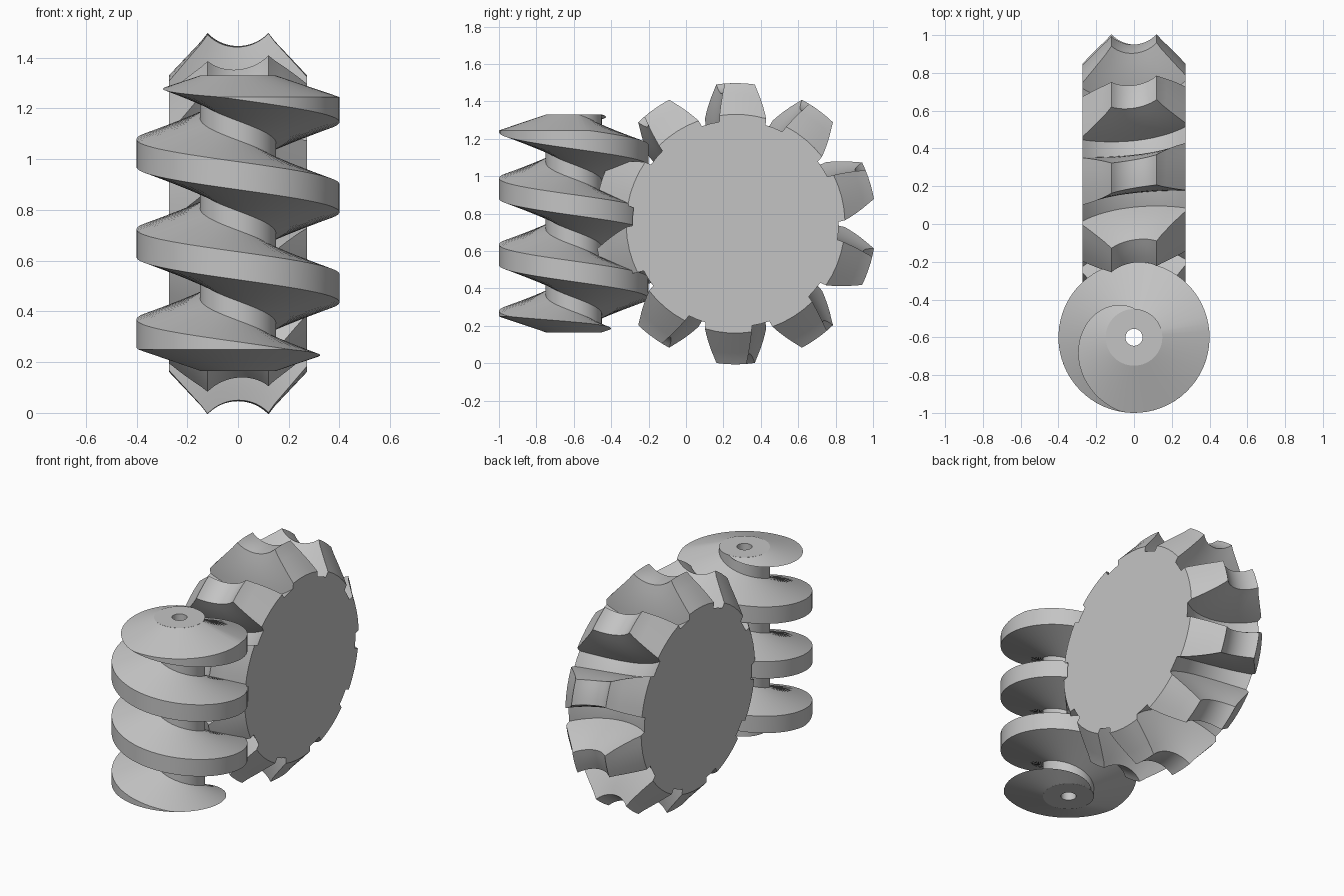
import bpy, bmesh
from math import sin, cos, pi, sqrt, radians, ceil

cube = bpy.data.objects.get("Cube")
if cube:
    bpy.data.objects.remove(cube, do_unlink=True)

steel = bpy.data.materials.new("plain_grey")
steel.use_nodes = True
grey = (0.55, 0.55, 0.55, 1)
steel.diffuse_color = grey
steel.node_tree.nodes["Principled BSDF"].inputs["Base Color"].default_value = grey


def loft(name, rings, closed_path=False, caps=True):
    """Skin a row of closed rings, each with the same number of points."""
    bm = bmesh.new()
    rows = [[bm.verts.new(p) for p in ring] for ring in rings]
    n = len(rows[0])
    pairs = list(zip(rows, rows[1:]))
    if closed_path:
        pairs.append((rows[-1], rows[0]))
    for a, b in pairs:
        for i in range(n):
            j = (i + 1) % n
            bm.faces.new((a[i], a[j], b[j], b[i]))
    if caps and not closed_path:
        bm.faces.new(rows[0])
        bm.faces.new(rows[-1])
    bmesh.ops.remove_doubles(bm, verts=bm.verts, dist=1e-5)
    bmesh.ops.recalc_face_normals(bm, faces=bm.faces)
    mesh = bpy.data.meshes.new(name)
    bm.to_mesh(mesh)
    bm.free()
    mesh.materials.append(steel)
    obj = bpy.data.objects.new(name, mesh)
    bpy.context.collection.objects.link(obj)
    bpy.ops.object.select_all(action="DESELECT")
    obj.select_set(True)
    bpy.context.view_layer.objects.active = obj
    bpy.ops.object.shade_smooth_by_angle(angle=radians(30))
    return obj


# Worm dimensions
AXIS_Y, BORE, CORE, TIP = -0.6, 0.045, 0.15, 0.4
BOTTOM, TOP, PITCH = 0.165, 1.33, 0.355
SLOPE, CREST_HALF = 0.34, 0.055
ROOT_HALF = CREST_HALF + SLOPE * (TIP - CORE)
SEG = 64


def around(r, a, z):
    return (r * cos(a), AXIS_Y + r * sin(a), z)


# Worm core: a bored tube
loft("worm_core",
     [[around(r, 2 * pi * i / SEG, z) for r, z in
       ((BORE, BOTTOM), (CORE, BOTTOM), (CORE, TOP), (BORE, TOP))]
      for i in range(SEG)], closed_path=True)


# Worm thread: left-handed helix trimmed by a cone at each end
def thread_section(a):
    mid = 0.935 - PITCH * (a - 1.5 * pi) / (2 * pi)
    reach = min(TOP - mid + ROOT_HALF, mid + ROOT_HALF - BOTTOM) / (2 * SLOPE)
    outer = CORE + max(0, min(TIP - CORE, reach))

    def span(r):
        drop = SLOPE * (r - CORE)
        return (max(mid - ROOT_HALF + drop, BOTTOM + drop),
                min(mid + ROOT_HALF - drop, TOP - drop))
    low, high = span(CORE)
    low_tip, high_tip = span(outer)
    return [around(CORE - 0.002, a, low), around(outer, a, low_tip),
            around(outer, a, high_tip), around(CORE - 0.002, a, high)]


def angle_at(mid):
    return 1.5 * pi - (mid - 0.935) * 2 * pi / PITCH


start = angle_at(TOP + ROOT_HALF - 0.002)
end = angle_at(BOTTOM - ROOT_HALF + 0.002)
steps = ceil((end - start) / (2 * pi) * SEG)
loft("worm_thread",
     [thread_section(start + (end - start) * i / steps) for i in range(steps + 1)])

# Wheel dimensions
WHEEL_Y, WHEEL_Z, TEETH = 0.265, 0.746, 10
HALF_WIDTH, SHOULDER, DISTANCE = 0.272, 0.12, 0.865
THROAT, ROOT_THROAT, RIM = 0.165, 0.415, 0.746


def outer_radius(x):
    if abs(x) <= SHOULDER:
        return DISTANCE - sqrt(THROAT ** 2 - x * x)
    return RIM - (abs(x) - SHOULDER) * 1.06


def wheel_section(x):
    root = DISTANCE - sqrt(ROOT_THROAT ** 2 - x * x)
    top = outer_radius(x)
    flank = []
    for k in range(6):
        r = root + (top - root) * k / 5
        depth = (sqrt(x * x + (DISTANCE - r) ** 2) - THROAT) / (ROOT_THROAT - THROAT)
        flank.append((0.107 + 0.12 * depth, r))
    crest = [(flank[-1][0] * f, top) for f in (0.5, 0, -0.5)]
    tooth = flank + crest + [(-h, r) for h, r in reversed(flank)]
    ring = []
    for t in range(TEETH):
        base = pi / 2 - t * 2 * pi / TEETH - 0.25 * x
        for h, r in tooth:
            a = base + h
            ring.append((x, WHEEL_Y + r * cos(a), WHEEL_Z + r * sin(a)))
        gap = base - pi / TEETH
        ring.append((x, WHEEL_Y + root * cos(gap), WHEEL_Z + root * sin(gap)))
    return ring


# Wheel: throated, slightly twisted teeth, with stations on the shoulder edges
half = [SHOULDER * i / 8 for i in range(1, 9)]
half += [SHOULDER + (HALF_WIDTH - SHOULDER) * i / 6 for i in range(1, 7)]
stations = [-x for x in reversed(half)] + [0] + half
loft("worm_wheel", [wheel_section(x) for x in stations])
